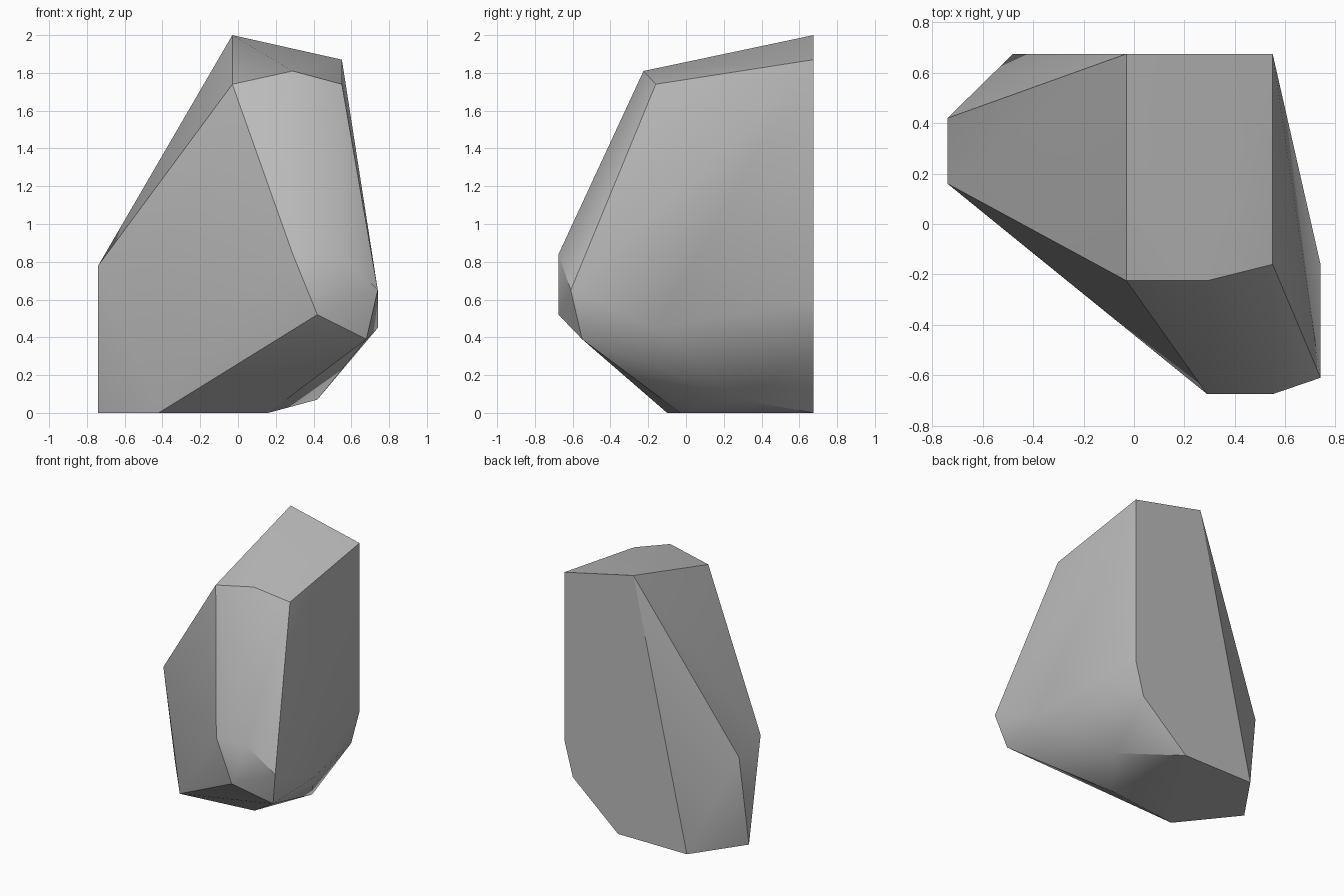
import bpy, bmesh, math

cube = bpy.data.objects.get("Cube")
if cube:
    bpy.data.objects.remove(cube, do_unlink=True)

# Stone colour
grey = (0.5, 0.5, 0.5, 1.0)
stone = bpy.data.materials.new("stone_grey")
stone.use_nodes = True
stone.diffuse_color = grey
stone.node_tree.nodes["Principled BSDF"].inputs["Base Color"].default_value = grey

# Corners of the chipped boulder, grouped by region
back = 0.675
slanted_top = [(-0.03, back, 2.0), (0.55, back, 1.87), (0.55, -0.16, 1.74),
               (0.29, -0.225, 1.81), (-0.03, -0.225, 1.74)]
right_flank = [(-0.74, 0.16, 0.78), (-0.74, 0.42, 0.71)]
front_nose = [(0.29, -0.675, 0.84), (0.55, -0.675, 0.84), (0.74, -0.61, 0.65),
              (0.42, -0.675, 0.52), (0.68, -0.55, 0.39)]
left_flank = [(0.74, -0.16, 0.45), (0.55, back, 0.59),
              (0.48, back, 0.33), (0.42, 0.29, 0.07)]
base = [(0.10, back, 0), (-0.48, back, 0), (-0.74, 0.30, 0),
        (-0.42, -0.10, 0), (0.16, -0.03, 0)]

# Wrap the corners in a convex skin and merge coplanar facets
bm = bmesh.new()
for corner in slanted_top + right_flank + front_nose + left_flank + base:
    bm.verts.new(corner)
bmesh.ops.convex_hull(bm, input=bm.verts[:])
bmesh.ops.dissolve_limit(bm, angle_limit=math.radians(0.5),
                         verts=bm.verts[:], edges=bm.edges[:])
bmesh.ops.recalc_face_normals(bm, faces=bm.faces[:])
mesh = bpy.data.meshes.new("boulder")
bm.to_mesh(mesh)
bm.free()
mesh.materials.append(stone)

boulder = bpy.data.objects.new("boulder", mesh)
bpy.context.collection.objects.link(boulder)

# Soft shallow edges, crisp steep ones
bpy.ops.object.select_all(action="DESELECT")
boulder.select_set(True)
bpy.context.view_layer.objects.active = boulder
bpy.ops.object.shade_smooth_by_angle(angle=math.radians(30))
